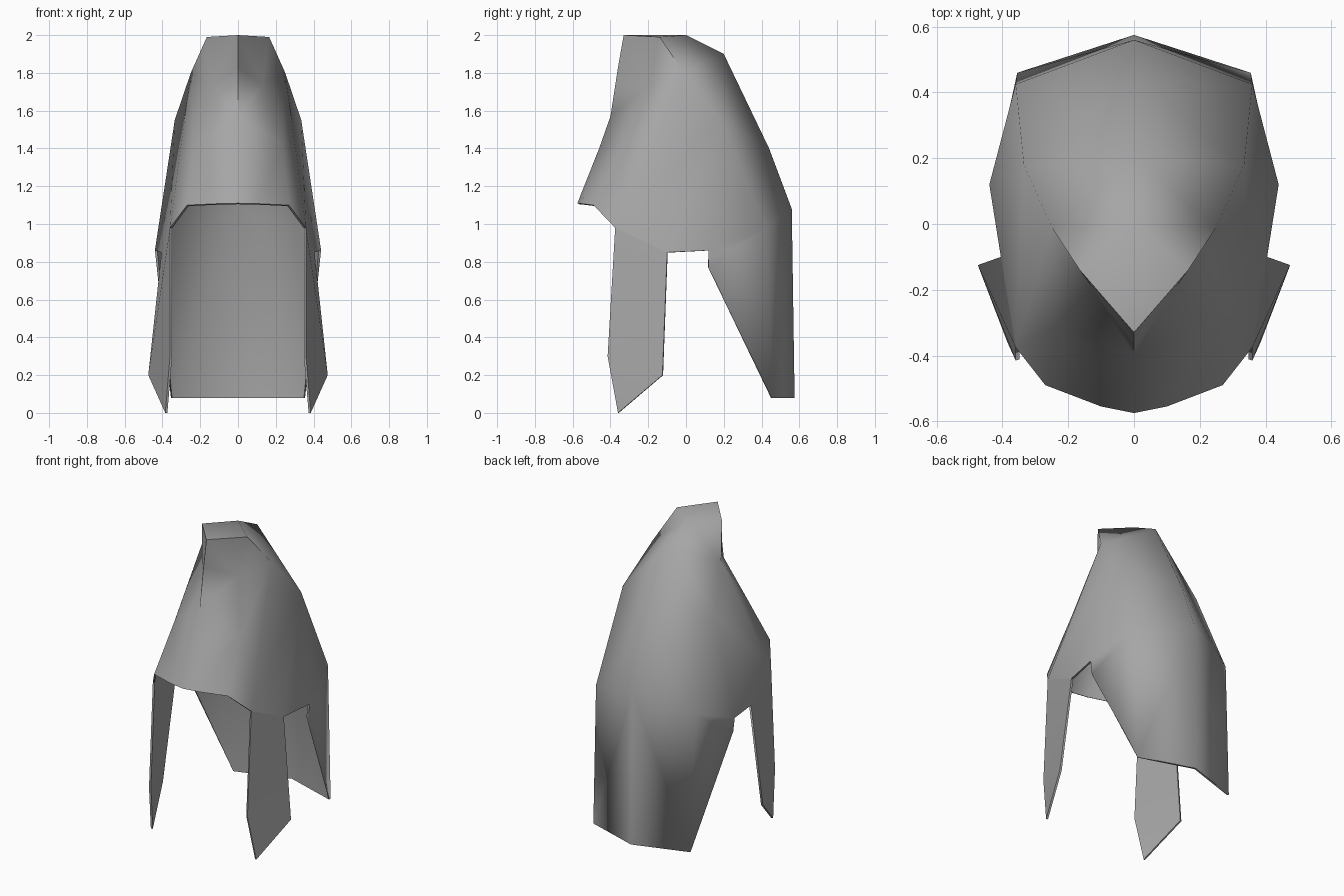
import bpy, bmesh, math
from mathutils import Vector

if "Cube" in bpy.data.objects:
    bpy.data.objects.remove(bpy.data.objects["Cube"])

grey = bpy.data.materials.new("grey metal")
grey.diffuse_color = (0.38, 0.38, 0.38, 1)
grey.use_nodes = True
grey.node_tree.nodes["Principled BSDF"].inputs["Base Color"].default_value = grey.diffuse_color

# control points of the right half
P = {
    # centre ridge, tip to nape
    "tip": (0, -.33, 2), "r0": (0, 0, 2), "r1": (0, .2, 1.9),
    "r2": (0, .44, 1.4), "r3": (0, .56, 1.08), "r4": (0, .575, .08),
    # side fold, peak to neck corner
    "a1": (.165, -.14, 1.99), "a2": (.25, -.01, 1.8), "a3": (.335, .18, 1.55),
    "a4": (.36, .425, .98), "a5": (.355, .46, .08),
    # front keel and hollow beside it
    "f1": (0, -.36, 1.83), "f2": (0, -.4, 1.57), "f3": (0, -.46, 1.4),
    "h": (.13, -.19, 1.74), "p": (.235, -.31, 1.42),
    # lower rim, brow to ear
    "b0": (0, -.575, 1.11), "b1": (.1, -.555, 1.108), "b2": (.27, -.49, 1.1),
    "c2": (.36, -.375, .98), "c3": (.405, -.1, .85), "c4": (.44, .12, .86),
    "g": (.43, .12, .77),
    # cheek guard
    "k1": (.475, -.125, .2), "k2": (.385, -.36, 0), "k3": (.36, -.415, .3),
}


def sheet(name, faces):
    """Half sheet, mirrored and thickened inward."""
    bm = bmesh.new()
    verts = {}
    for face in faces:
        keys = face.split()
        for k in keys:
            if k not in verts:
                verts[k] = bm.verts.new(P[k])
        bm.faces.new([verts[k] for k in keys])
    bmesh.ops.recalc_face_normals(bm, faces=bm.faces[:])
    bm.faces.ensure_lookup_table()
    f = bm.faces[0]
    if f.normal.dot(f.calc_center_median() - Vector((0, 0, 1))) < 0:
        bmesh.ops.reverse_faces(bm, faces=bm.faces[:])
    me = bpy.data.meshes.new(name)
    bm.to_mesh(me)
    bm.free()
    me.materials.append(grey)
    ob = bpy.data.objects.new(name, me)
    bpy.context.collection.objects.link(ob)
    bpy.ops.object.select_all(action='DESELECT')
    ob.select_set(True)
    bpy.context.view_layer.objects.active = ob
    m = ob.modifiers.new("mirror", 'MIRROR')
    m.use_clip = True
    s = ob.modifiers.new("thickness", 'SOLIDIFY')
    s.thickness = .012
    s.offset = -1
    for mod in ("mirror", "thickness"):
        bpy.ops.object.modifier_apply(modifier=mod)
    bpy.ops.object.shade_smooth_by_angle(angle=math.radians(70))
    return ob


# helmet bowl with brow, sides and neck guard
sheet("helmet_shell", [
    "r0 a1 a2 r1", "tip a1 r0", "r1 a2 a3 r2", "r2 a3 a4 r3", "r3 a4 a5 r4",
    "tip f1 h a1", "f1 f2 h", "a1 h a2", "h p a2", "f2 f3 p h",
    "f3 b0 b1 p", "b1 b2 p", "p b2 c2", "a2 p c2 a3",
    "a3 c2 c3", "a3 c3 c4", "a3 c4 a4", "c4 g a4", "g a5 a4",
])

# hanging cheek guards
sheet("cheek_guards", ["c2 c3 k1 k3", "k3 k1 k2"])
